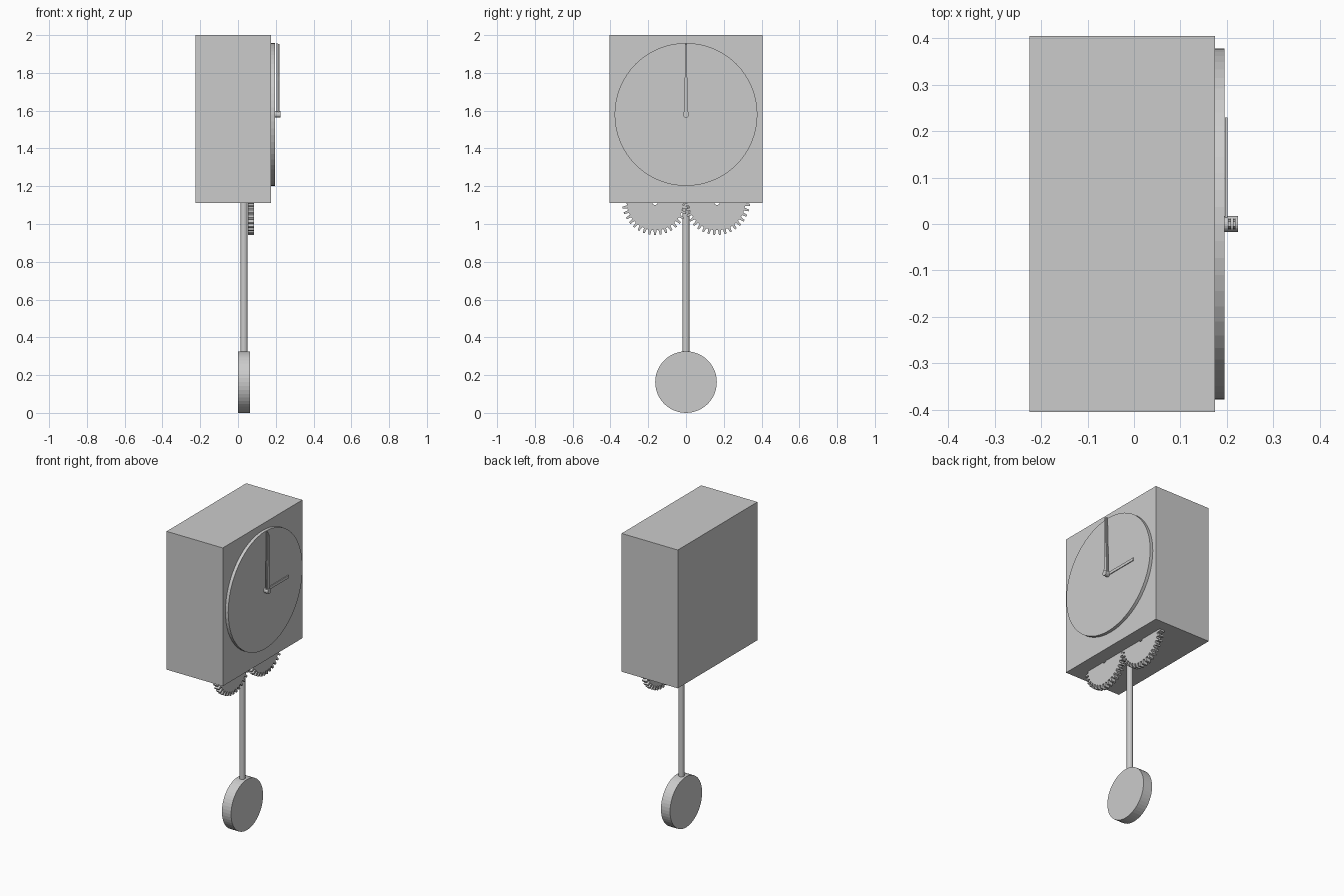
import bpy, bmesh, math
from mathutils import Matrix

if "Cube" in bpy.data.objects:
    bpy.data.objects.remove(bpy.data.objects["Cube"])

grey = bpy.data.materials.new("plain grey")
grey.diffuse_color = (0.6, 0.6, 0.6, 1)
grey.use_nodes = True
grey.node_tree.nodes["Principled BSDF"].inputs["Base Color"].default_value = grey.diffuse_color


def finish(name, bm):
    bmesh.ops.recalc_face_normals(bm, faces=bm.faces)
    me = bpy.data.meshes.new(name)
    bm.to_mesh(me)
    bm.free()
    me.materials.append(grey)
    ob = bpy.data.objects.new(name, me)
    bpy.context.collection.objects.link(ob)
    return ob


def box(name, lo, hi):
    bm = bmesh.new()
    size = [b - a for a, b in zip(lo, hi)]
    mid = [(a + b) / 2 for a, b in zip(lo, hi)]
    bmesh.ops.create_cube(bm, size=1, matrix=Matrix.Translation(mid) @ Matrix.Diagonal((*size, 1)))
    return finish(name, bm)


def cylinder(name, centre, radius, length, axis, sides):
    bm = bmesh.new()
    rot = Matrix.Rotation(math.pi / 2, 4, 'Y') if axis == 'X' else Matrix.Identity(4)
    bmesh.ops.create_cone(bm, cap_ends=True, segments=sides, radius1=radius, radius2=radius,
                          depth=length, matrix=Matrix.Translation(centre) @ rot)
    return finish(name, bm)


def plate(name, outline, x0, x1):
    """Extrude a (y, z) outline along x."""
    bm = bmesh.new()
    face = bm.faces.new([bm.verts.new((x0, y, z)) for y, z in outline])
    ext = bmesh.ops.extrude_face_region(bm, geom=[face])
    verts = [v for v in ext['geom'] if isinstance(v, bmesh.types.BMVert)]
    bmesh.ops.translate(bm, vec=(x1 - x0, 0, 0), verts=verts)
    return finish(name, bm)


def gear(name, cy, cz, x0, x1, teeth, root, tip, bore, phase):
    """Toothed ring: outer tooth loop joined to a round bore."""
    bm = bmesh.new()
    pitch = 2 * math.pi / teeth
    profile = ((-0.29, root), (-0.17, tip), (0.17, tip), (0.29, root))
    loops = []
    for x in (x0, x1):
        outer, inner = [], []
        for i in range(teeth):
            for offset, r in profile:
                a = phase + (i + offset) * pitch
                c, s = math.cos(a), math.sin(a)
                outer.append(bm.verts.new((x, cy + r * c, cz + r * s)))
                inner.append(bm.verts.new((x, cy + bore * c, cz + bore * s)))
        loops += [outer, inner]
    n = teeth * 4
    back_out, back_in, front_out, front_in = loops
    for a, b in ((back_out, back_in), (back_in, front_in), (front_in, front_out), (front_out, back_out)):
        for i in range(n):
            j = (i + 1) % n
            bm.faces.new((a[i], a[j], b[j], b[i]))
    return finish(name, bm)


# case and dial
box("case", (-0.225, -0.405, 1.11), (0.175, 0.405, 2.0))
DIAL_Z = 1.58
cylinder("dial", (0.185, 0, DIAL_Z), 0.378, 0.02, 'X', 64)

# hands and their hub
cylinder("hand_hub", (0.209, 0, DIAL_Z), 0.017, 0.03, 'X', 24)
box("hour_hand", (0.196, 0, DIAL_Z - 0.009), (0.201, 0.23, DIAL_Z + 0.009))
for name, length, x in (("minute_hand", 0.378, 0.203), ("second_hand", 0.372, 0.213)):
    half = [(0.012, 0), (0.010, 0.18), (0.006, 0.20), (0.005, length)]
    outline = [(y, DIAL_Z + z) for y, z in half] + [(-y, DIAL_Z + z) for y, z in reversed(half)]
    plate(name, outline, x, x + 0.006)

# pendulum
cylinder("pendulum_rod", (0.032, 0, 0.86), 0.018, 1.12, 'Z', 32)
cylinder("pendulum_bob", (0.032, 0, 0.163), 0.163, 0.065, 'X', 48)

# meshing pair of gears, the second turned by half a tooth
TEETH = 36
for name, y, phase in (("left_gear", -0.164, 0), ("right_gear", 0.164, math.pi / TEETH)):
    gear(name, y, 1.117, 0.054, 0.086, TEETH, 0.15, 0.175, 0.016, phase)
